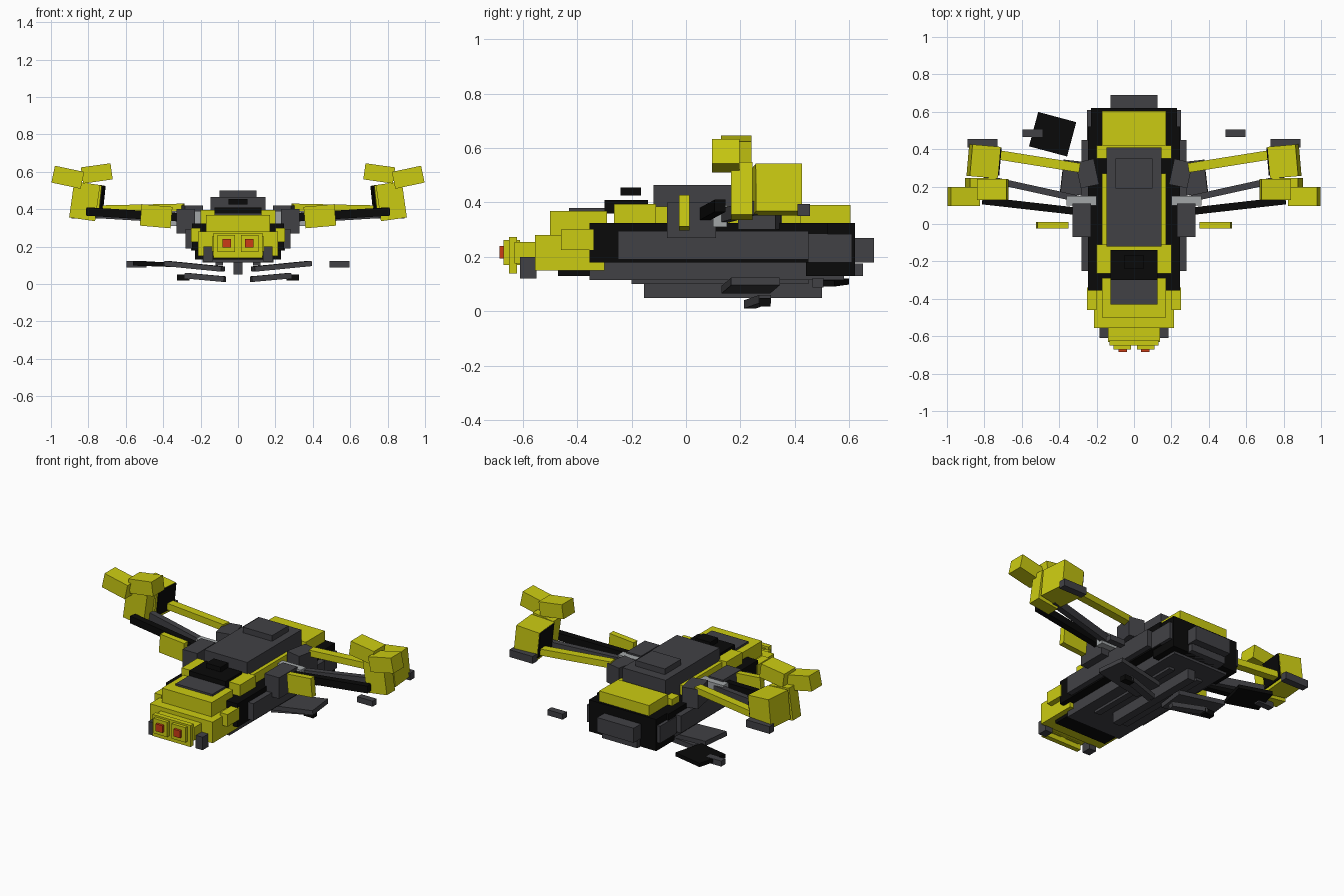
import bpy
from math import radians, atan2, sqrt
from mathutils import Vector, Matrix

if "Cube" in bpy.data.objects:
    bpy.data.objects.remove(bpy.data.objects["Cube"])


def material(name, rgb):
    m = bpy.data.materials.new(name)
    m.diffuse_color = (*rgb, 1)
    m.use_nodes = True
    m.node_tree.nodes["Principled BSDF"].inputs["Base Color"].default_value = m.diffuse_color
    return m


YELLOW = material("yellow", (0.60, 0.60, 0.006))
GREY = material("dark grey", (0.053, 0.053, 0.060))
BLACK = material("black", (0.003, 0.003, 0.003))
PALE = material("pale grey", (0.36, 0.38, 0.39))
RED = material("red", (0.60, 0.045, 0.008))


def block(name, mat, size, matrix):
    sx, sy, sz = (s / 2 for s in size)
    v = [matrix @ Vector((x, y, z)) for z in (-sz, sz)
         for x, y in ((-sx, -sy), (sx, -sy), (sx, sy), (-sx, sy))]
    f = [(3, 2, 1, 0), (4, 5, 6, 7)]
    f += [(i, (i + 1) % 4, 4 + (i + 1) % 4, 4 + i) for i in range(4)]
    me = bpy.data.meshes.new(name)
    me.from_pydata(v, [], f)
    me.materials.append(mat)
    ob = bpy.data.objects.new(name, me)
    bpy.context.collection.objects.link(ob)
    return ob


def mirrored(ob):
    m = ob.modifiers.new("mirror", "MIRROR")
    m.use_clip = False
    m.use_mirror_merge = False
    return ob


def box(name, mat, x, y, z, mirror=False, tilt=0, turn=0):
    """Box from ranges; tilt about y, turn about z, in degrees."""
    c = Vector(((x[0] + x[1]) / 2, (y[0] + y[1]) / 2, (z[0] + z[1]) / 2))
    mat4 = (Matrix.Translation(c) @ Matrix.Rotation(radians(turn), 4, 'Z')
            @ Matrix.Rotation(radians(tilt), 4, 'Y'))
    ob = block(name, mat, (x[1] - x[0], y[1] - y[0], z[1] - z[0]), mat4)
    return mirrored(ob) if mirror else ob


def mid(name, mat, half, y, z):
    return box(name, mat, (-half, half), y, z)


def pair(name, mat, x, y, z, tilt=0, turn=0):
    return box(name, mat, x, y, z, True, tilt, turn)


def strut(name, mat, a, b, width, height):
    """Mirrored bar running between two points."""
    a, b = Vector(a), Vector(b)
    d = b - a
    m = (Matrix.Translation((a + b) / 2)
         @ Matrix.Rotation(atan2(d.y, d.x), 4, 'Z')
         @ Matrix.Rotation(-atan2(d.z, sqrt(d.x ** 2 + d.y ** 2)), 4, 'Y'))
    return mirrored(block(name, mat, (d.length, width, height), m))


# Hull
mid("hull", BLACK, 0.245, (-0.355, 0.52), (0.18, 0.325))
mid("hull_rear", BLACK, 0.23, (0.44, 0.62), (0.13, 0.325))
pair("side_panel", GREY, (0.23, 0.28), (-0.25, 0.45), (0.19, 0.295))
pair("rear_side_panel", GREY, (0.2, 0.25), (0.45, 0.61), (0.18, 0.285))
mid("tail_block", GREY, 0.125, (0.6, 0.69), (0.18, 0.27))
mid("tail_step", GREY, 0.12, (0.55, 0.65), (0.13, 0.175))

# Belly and keel rails
mid("belly", GREY, 0.19, (-0.355, 0.58), (0.115, 0.185))
mid("keel", GREY, 0.025, (-0.155, 0.5), (0.05, 0.12))
pair("belly_rail", GREY, (0.08, 0.12), (-0.2, 0.45), (0.1, 0.12))

# Top deck
mid("deck", GREY, 0.147, (-0.12, 0.41), (0.32, 0.465))
mid("deck_hatch", GREY, 0.10, (0.19, 0.35), (0.46, 0.5))
pair("deck_rail", YELLOW, (0.14, 0.17), (-0.12, 0.27), (0.32, 0.385))
mid("rear_band", YELLOW, 0.20, (0.35, 0.42), (0.32, 0.365))
mid("rear_plate", YELLOW, 0.17, (0.42, 0.605), (0.32, 0.39))
mid("collar", YELLOW, 0.20, (-0.265, -0.11), (0.32, 0.395))
mid("brow", BLACK, 0.125, (-0.3, -0.14), (0.36, 0.41))
mid("sensor", BLACK, 0.05, (-0.24, -0.165), (0.425, 0.455))

# Nose
mid("nose_top", YELLOW, 0.17, (-0.5, -0.29), (0.27, 0.368))
mid("nose_hatch", GREY, 0.125, (-0.43, -0.3), (0.36, 0.38))
mid("nose_main", YELLOW, 0.215, (-0.555, -0.3), (0.15, 0.28))
mid("nose_underside", BLACK, 0.18, (-0.47, -0.34), (0.13, 0.155))
pair("cheek", YELLOW, (0.2, 0.25), (-0.46, -0.34), (0.225, 0.3))
mid("snout", YELLOW, 0.14, (-0.63, -0.54), (0.175, 0.255))
mid("muzzle_plate", YELLOW, 0.13, (-0.65, -0.62), (0.14, 0.273))
pair("lamp_housing", YELLOW, (0.015, 0.11), (-0.67, -0.61), (0.17, 0.262))
pair("lamp", RED, (0.038, 0.083), (-0.685, -0.66), (0.195, 0.24))
pair("nose_jet", GREY, (0.135, 0.185), (-0.61, -0.55), (0.12, 0.2))

# Hips and fins
pair("hip", GREY, (0.23, 0.33), (-0.07, 0.11), (0.27, 0.40))
pair("hip_joint", PALE, (0.2, 0.36), (0.1, 0.15), (0.31, 0.39))
pair("rear_joint", GREY, (0.2, 0.3), (0.2, 0.34), (0.3, 0.42), 0, -12)
pair("fin", YELLOW, (0.355, 0.52), (-0.025, 0.012), (0.305, 0.42), -5)

# Arms
strut("front_strut", BLACK, (0.28, 0.065, 0.355), (0.81, 0.125, 0.388), 0.04, 0.045)
strut("middle_strut", GREY, (0.3, 0.135, 0.35), (0.8, 0.245, 0.38), 0.035, 0.05)
strut("rear_strut", YELLOW, (0.29, 0.3, 0.41), (0.76, 0.375, 0.4), 0.05, 0.04)
pair("arm_post", YELLOW, (0.75, 0.89), (0.165, 0.245), (0.345, 0.54), -8)
pair("arm_pod", YELLOW, (0.73, 0.88), (0.25, 0.42), (0.36, 0.535), -6, 5)
pair("pod_inner_plate", BLACK, (0.722, 0.73), (0.26, 0.41), (0.37, 0.525), -6, 5)
pair("pod_foot", GREY, (0.73, 0.89), (0.41, 0.455), (0.35, 0.395))
pair("arm_head", YELLOW, (0.675, 0.835), (0.128, 0.24), (0.548, 0.635), 8)
pair("arm_tip", YELLOW, (0.83, 0.99), (0.095, 0.197), (0.525, 0.617), -12)

# Lower wings, legs and loose parts
strut("lower_wing", GREY, (0.08, 0.22, 0.08), (0.385, 0.255, 0.11), 0.18, 0.028)
strut("leg", GREY, (0.07, 0.235, 0.026), (0.28, 0.29, 0.045), 0.045, 0.03)
pair("leg_tip", BLACK, (0.26, 0.325), (0.27, 0.31), (0.018, 0.05))
pair("outer_foot", GREY, (0.49, 0.595), (0.465, 0.505), (0.088, 0.122))
box("loose_panel", BLACK, (-0.54, -0.33), (0.385, 0.575), (0.095, 0.118),
    tilt=2, turn=-15)
